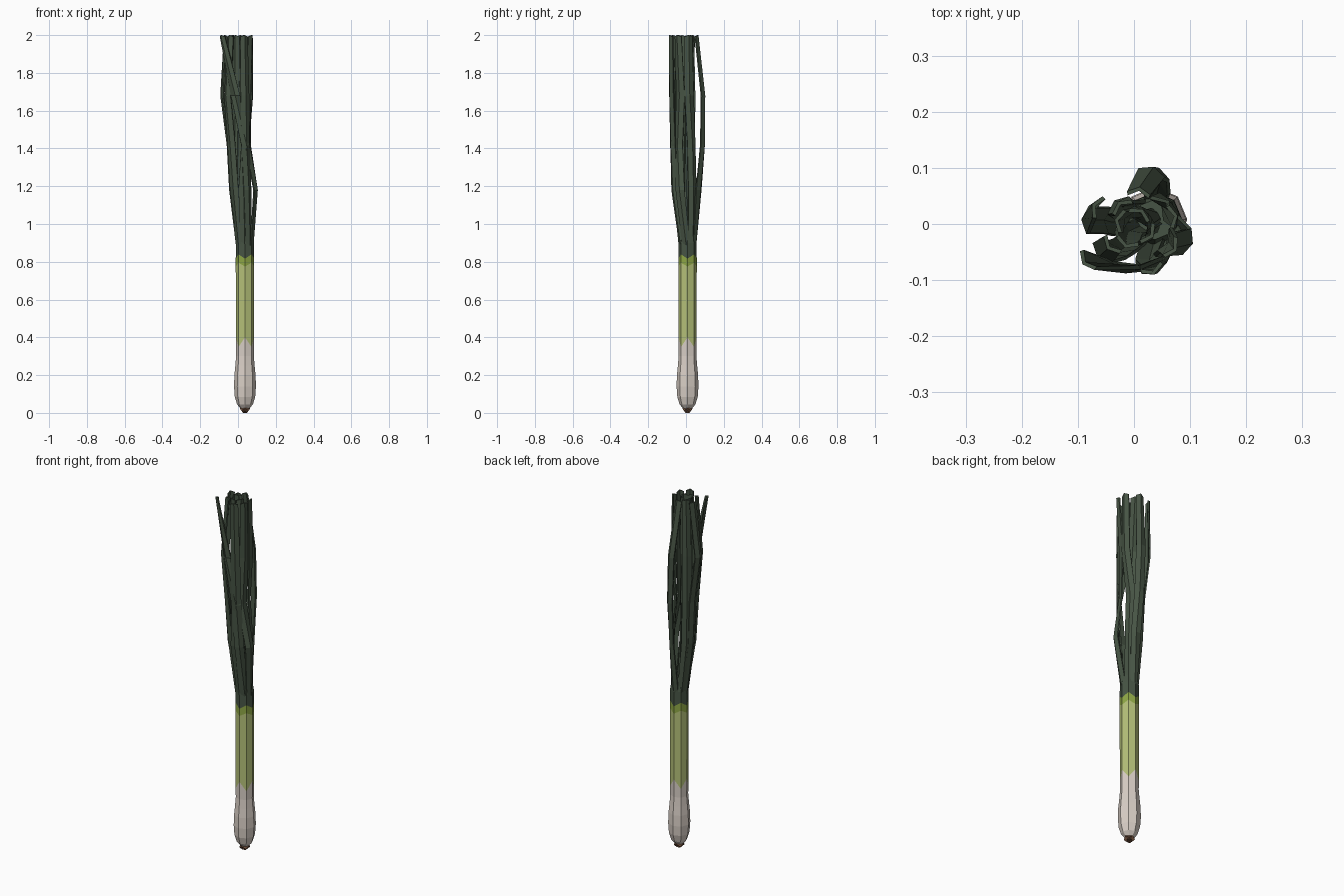
import bpy, bmesh
from math import cos, sin, pi, atan2
from mathutils import Vector

if "Cube" in bpy.data.objects:
    bpy.data.objects.remove(bpy.data.objects["Cube"])

AXIS = Vector((0.037, 0.008, 0))


def material(name, rgb):
    m = bpy.data.materials.new(name)
    m.diffuse_color = (*rgb, 1)
    m.use_nodes = True
    m.node_tree.nodes["Principled BSDF"].inputs["Base Color"].default_value = m.diffuse_color
    return m


WHITE = material("white", (0.70, 0.63, 0.57))
PALE = material("pale_green", (0.46, 0.53, 0.19))
BAND = material("mid_green", (0.27, 0.38, 0.06))
DARK = material("dark_green", (0.062, 0.088, 0.058))
BROWN = material("root_brown", (0.16, 0.08, 0.045))


def loft(name, rings, mat):
    """Bridge consecutive closed rings of points and cap both ends."""
    bm = bmesh.new()
    vs = [[bm.verts.new(p) for p in r] for r in rings]
    n = len(vs[0])
    for a, b in zip(vs, vs[1:]):
        for k in range(n):
            j = (k + 1) % n
            bm.faces.new((a[k], a[j], b[j], b[k]))
    bm.faces.new(vs[0])
    bm.faces.new(vs[-1])
    bmesh.ops.recalc_face_normals(bm, faces=bm.faces)
    me = bpy.data.meshes.new(name)
    bm.to_mesh(me)
    bm.free()
    me.materials.append(mat)
    bpy.context.collection.objects.link(bpy.data.objects.new(name, me))


def polar(angle, radius, z):
    return AXIS + Vector((radius * cos(angle), radius * sin(angle), z))


def ring(radius, z, zig=0.0):
    """Octagon whose corners alternate up and down by zig."""
    return [polar(k * pi / 4, radius, z + zig * (-1) ** k) for k in range(8)]


# Stem: octagonal bulb and shaft in bands with zigzag borders
white_top = ring(0.048, 0.375, 0.025)
pale_top = ring(0.049, 0.785, -0.01)
band_top = ring(0.049, 0.828, -0.012)
bulb = [(0.022, 0.022), (0.042, 0.045), (0.054, 0.085), (0.058, 0.14),
        (0.056, 0.20), (0.051, 0.25), (0.047, 0.30)]
loft("bulb", [ring(r, z) for r, z in bulb] + [white_top], WHITE)
loft("shaft", [white_top, pale_top], PALE)
loft("shaft_band", [pale_top, band_top], BAND)
loft("leaf_sheath", [band_top, ring(0.048, 0.90), ring(0.036, 0.98)], DARK)

# Root stub: ragged little crown under the bulb
loft("root_stub", [ring(0.014, 0.006, 0.006), ring(0.028, 0.018, 0.006),
                   ring(0.02, 0.034)], BROWN)

# Leaves: folded strips with thickness, facing away from the bundle's middle
LEVELS = (0.83, 1.18, 1.42, 1.68, 1.992)
FOLD, THICK = 0.011, 0.007


def leaf(name, base_angle, base_radius, path):
    rings = []
    points = [polar(base_angle, base_radius, 0)] + [Vector((x, y, 0)) for x, y in path]
    for i, (c, z) in enumerate(zip(points, LEVELS)):
        a = base_angle if i == 0 else atan2(c.y, c.x)
        out, side = Vector((cos(a), sin(a), 0)), Vector((-sin(a), cos(a), 0))
        half = side * (0.021 if i in (0, 4) else 0.025)
        c = c + Vector((0, 0, z))
        tip = Vector((0, 0, 0.008 if i == 4 else 0))  # fold rises at the tip
        edge = c - out * FOLD
        inner = edge - out * THICK
        rings.append([edge - half, c + tip, edge + half, inner + half * 0.9,
                      c - out * THICK + tip, inner - half * 0.9])
    loft("leaf_" + name, rings, DARK)


# Outer leaves, going round from the right: x, y at each level above the base
outer = {
    "right": [(.105, -.035), (.062, -.045), (.068, -.035), (.076, -.048)],
    "back_right": [(.068, .040), (.055, .035), (.080, .020), (.078, .015)],
    "back": [(.05, .078), (.045, .100), (.035, .102), (.010, .066)],
    "back_left": [(-.028, .036), (-.034, .040), (-.035, .042), (-.028, .040)],
    "left": [(-.047, .004), (-.060, .008), (-.094, .008), (-.075, .035)],
    "front_left": [(-.025, -.052), (-.042, -.058), (-.065, -.060), (-.048, -.045)],
    "front": [(.03, -.070), (.045, -.082), (-.015, -.088), (-.092, -.072)],
    "front_right": [(.058, -.070), (.046, -.080), (.042, -.088), (.036, -.090)],
}
for k, (name, path) in enumerate(outer.items()):
    leaf(name, k * pi / 4, 0.041, path)

# Inner leaves: four strips twisting gently round the core as they rise
for k in range(4):
    a = k * pi / 2 + 0.4
    path = [(0.012 - 0.004 * i + (0.026 + 0.004 * i) * cos(a + 0.25 * i),
             -0.008 + (0.026 + 0.004 * i) * sin(a + 0.25 * i)) for i in range(4)]
    leaf("inner_%d" % (k + 1), a, 0.02, path)
